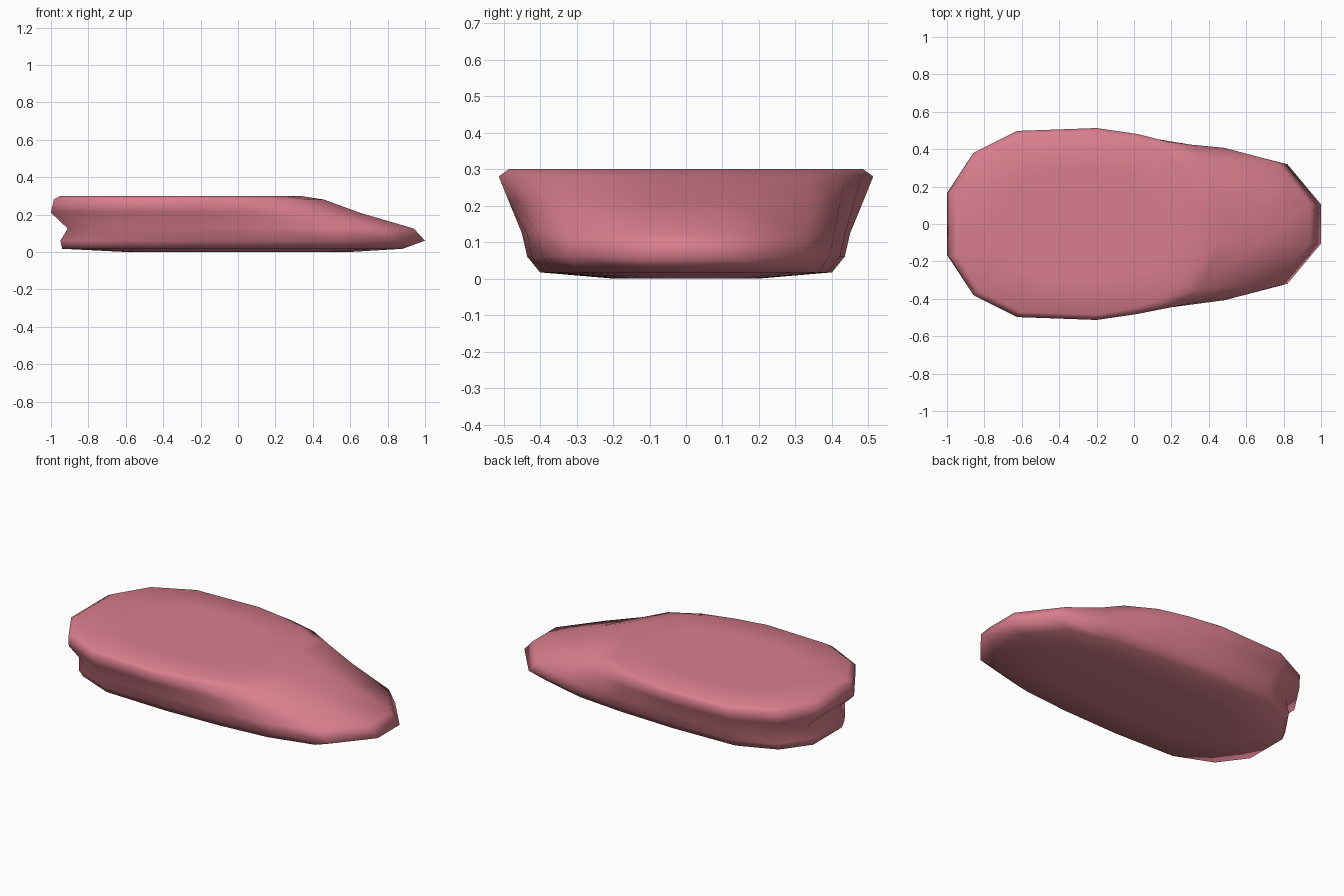
import bpy
import bmesh

default_cube = bpy.data.objects.get("Cube")
if default_cube:
    bpy.data.objects.remove(default_cube, do_unlink=True)

# One flat colour for the whole body
rose = bpy.data.materials.new("dusty_rose")
rose.use_nodes = True
colour = (0.70, 0.21, 0.27, 1)
rose.diffuse_color = colour
rose.node_tree.nodes["Principled BSDF"].inputs["Base Color"].default_value = colour

# Half outline, tail to nose, as (fraction of length, fraction of half width)
WIDEST_X = -0.2
TAIL = [(-1, 0.34), (-0.84, 0.74), (-0.54, 0.97), (0, 1)]
NOSE = [(0.33, 0.97), (0.6, 0.905), (0.85, 0.735), (1, 0.24)]


def outline(bm, height, tail_x, nose_x, half_width, taper):
    """Make one horizontal ring of vertices, mirrored across y."""
    half = []
    for along, across in TAIL + NOSE:
        reach = WIDEST_X - tail_x if along < 0 else nose_x - WIDEST_X
        narrowing = 1 - taper * max(along, 0)
        half.append((WIDEST_X + along * reach, across * half_width * narrowing))
    points = half + [(x, -y) for x, y in reversed(half)]
    return [bm.verts.new((x, y, height)) for x, y in points]


# Rings from the sole up: height, tail x, nose x, half width, nose taper
RINGS = [
    (0.0, -0.6, 0.6, 0.2, 0),
    (0.017, -0.94, 0.88, 0.4, 0),
    (0.06, -0.95, 1.0, 0.435, 0),
    (0.125, -0.91, 0.94, 0.45, 0),
    (0.21, -1.0, 0.65, 0.485, 0.06),
    (0.28, -0.985, 0.46, 0.513, 0.1),
    (0.3, -0.95, 0.33, 0.485, 0.1),
    (0.3, -0.7, 0.15, 0.3, 0.1),
]

# Loft the rings into a closed hull
bm = bmesh.new()
rings = [outline(bm, *ring) for ring in RINGS]
for lower, upper in zip(rings, rings[1:]):
    for i in range(len(lower)):
        j = (i + 1) % len(lower)
        bm.faces.new((lower[i], lower[j], upper[j], upper[i]))
bm.faces.new(rings[0])
bm.faces.new(rings[-1])
bmesh.ops.recalc_face_normals(bm, faces=bm.faces)
for face in bm.faces:
    face.smooth = True

mesh = bpy.data.meshes.new("rounded_body")
bm.to_mesh(mesh)
bm.free()
mesh.materials.append(rose)
body = bpy.data.objects.new("rounded_body", mesh)
bpy.context.collection.objects.link(body)
